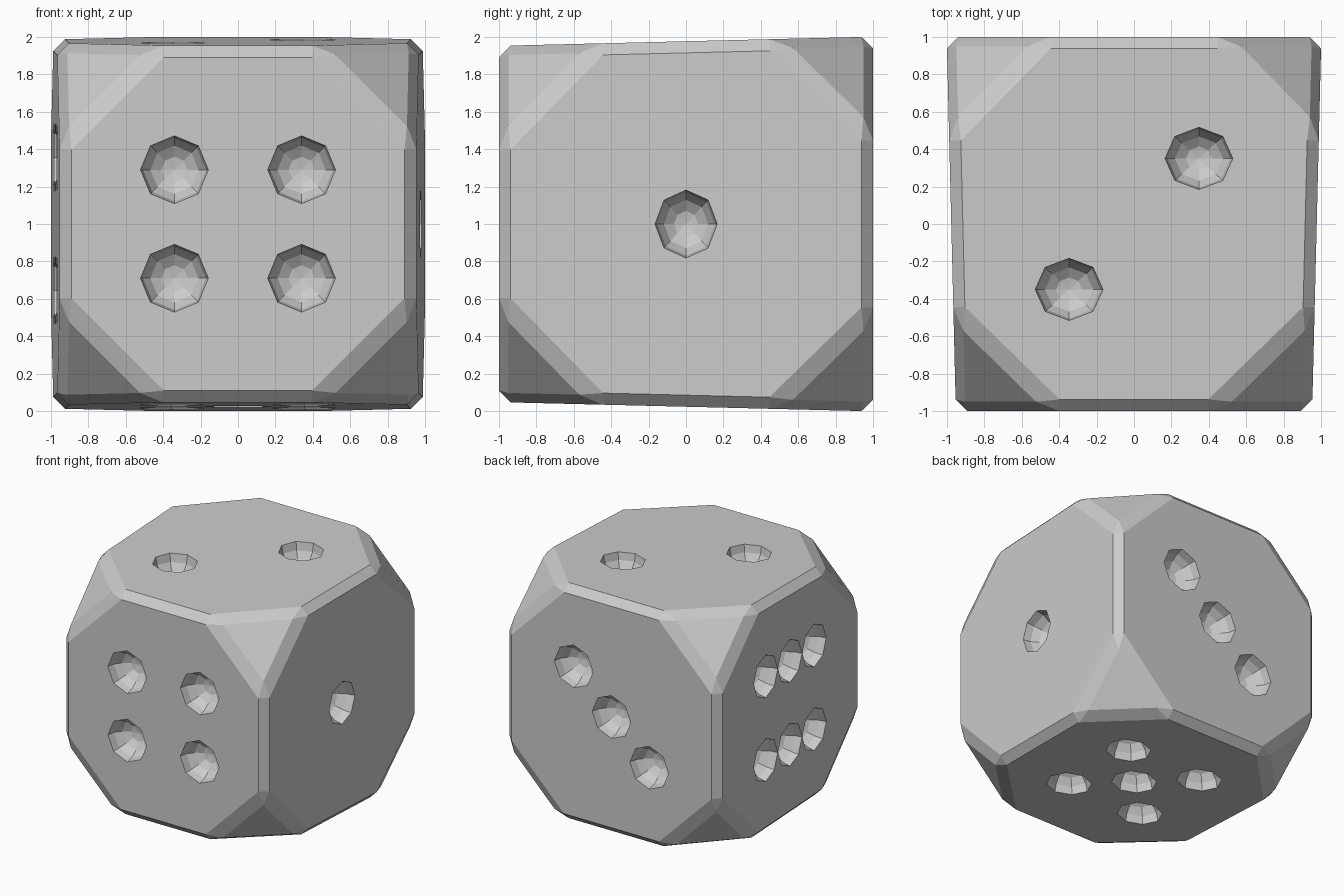
import bpy, bmesh
from math import pi
from mathutils import Matrix, Vector

if "Cube" in bpy.data.objects:
    bpy.data.objects.remove(bpy.data.objects["Cube"])


def half(y):
    # half width of the body, which narrows slightly towards the front
    return 0.977 + 0.0245 * y


def add_object(name, bm):
    bmesh.ops.recalc_face_normals(bm, faces=bm.faces)
    mesh = bpy.data.meshes.new(name)
    bm.to_mesh(mesh)
    bm.free()
    obj = bpy.data.objects.new(name, mesh)
    bpy.context.collection.objects.link(obj)
    return obj


# Body: tapered cube, large corner cuts, then every edge chamfered
bm = bmesh.new()
bmesh.ops.create_cube(bm, size=2)
for v in bm.verts:
    h = half(v.co.y)
    v.co = Vector((v.co.x * h, v.co.y, 1 + v.co.z * h))
bmesh.ops.bevel(bm, geom=bm.verts[:], offset=0.53, offset_type='OFFSET',
                segments=1, profile=0.5, affect='VERTICES')
bmesh.ops.bevel(bm, geom=bm.edges[:], offset=0.062, offset_type='OFFSET',
                segments=1, profile=0.5, affect='EDGES')
die = add_object("die_body", bm)

# Pip centres for each face
R = 0.355
pips = []
pips += [('Y', (x, -1, 1 + z)) for x in (-0.34, 0.34) for z in (-0.29, 0.29)]
pips += [('Y', (s * R, 1, 1 + s * 0.335)) for s in (-1, 0, 1)]
pips += [('X', (half(0), 0, 1))]
pips += [('X', (-half(y), y, 1 + z)) for y in (-0.337, 0, 0.337) for z in (-R, R)]
pips += [('Z', (s * 0.347, s * 0.35, 1 + half(s * 0.35))) for s in (-1, 1)]
pips += [('Z', (x, y, 1 - half(y))) for x in (-R, R) for y in (-R, R)]
pips += [('Z', (0, 0, 1 - half(0)))]

# Pip cutter: low-poly balls with the pole along the face normal
turn = {'X': Matrix.Rotation(pi / 2, 4, 'Y'),
        'Y': Matrix.Rotation(pi / 2, 4, 'X'),
        'Z': Matrix.Identity(4)}
squash = Matrix.Diagonal((0.182, 0.167, 0.182, 1))
bm = bmesh.new()
for axis, centre in pips:
    c = Vector(centre)
    n = c - Vector((0, 0, 1))
    i = 'XYZ'.index(axis)
    c[i] += 0.003 if n[i] > 0 else -0.003
    bmesh.ops.create_uvsphere(bm, u_segments=8, v_segments=8, radius=1,
                              matrix=Matrix.Translation(c) @ squash @ turn[axis])
cutter = add_object("pip_cutter", bm)
cutter.hide_render = True

# Carve the pips
mod = die.modifiers.new("pips", 'BOOLEAN')
mod.operation = 'DIFFERENCE'
mod.solver = 'EXACT'
mod.object = cutter
bpy.context.view_layer.objects.active = die
bpy.ops.object.modifier_apply(modifier=mod.name)
bpy.data.objects.remove(cutter)
